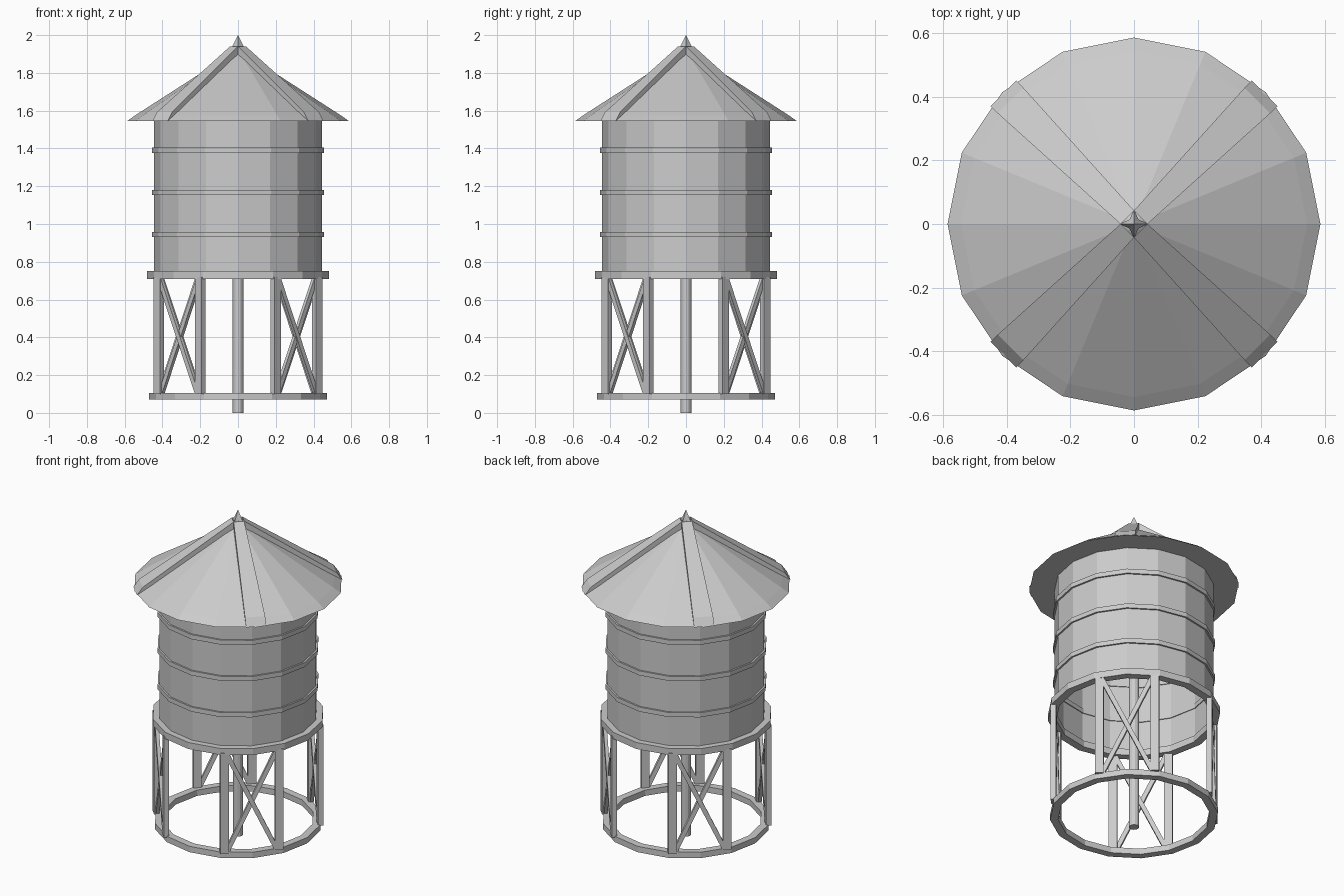
import bpy, bmesh
from math import pi, cos, sin, atan2, hypot
from mathutils import Vector, Matrix

if "Cube" in bpy.data.objects:
    bpy.data.objects.remove(bpy.data.objects["Cube"])

SIDES = 16


def finish(name, bm):
    bmesh.ops.remove_doubles(bm, verts=bm.verts, dist=1e-5)
    bmesh.ops.recalc_face_normals(bm, faces=bm.faces)
    me = bpy.data.meshes.new(name)
    bm.to_mesh(me)
    bm.free()
    ob = bpy.data.objects.new(name, me)
    bpy.context.collection.objects.link(ob)
    return ob


def lathe(name, profile, closed=False, sides=SIDES):
    """Spin (radius, z) points around z, with a corner on the x axis."""
    bm = bmesh.new()
    pts = profile + profile[:1] if closed else profile
    vs = [bm.verts.new((r, 0, z)) for r, z in pts]
    edges = [bm.edges.new(p) for p in zip(vs, vs[1:])]
    bmesh.ops.spin(bm, geom=vs + edges, axis=(0, 0, 1), cent=(0, 0, 0),
                   angle=2 * pi, steps=sides)
    return finish(name, bm)


def ring(name, inner, outer, z0, z1):
    return lathe(name, [(inner, z0), (outer, z0), (outer, z1), (inner, z1)], True)


def box(name, centre, size, rot):
    bm = bmesh.new()
    bmesh.ops.create_cube(bm, size=1)
    bm.transform(Matrix.Translation(centre) @ rot @ Matrix.Diagonal((*size, 1)))
    return finish(name, bm)


# Tank: open-bottomed shell with three hoops
lathe("tank_wall", [(0.445, 0.73), (0.445, 1.55)])
for i, z in enumerate((0.93, 1.153, 1.376)):
    ring(f"tank_hoop_{i + 1}", 0.44, 0.455, z, z + 0.028)

# Support rings and centre pipe
ring("platform_ring", 0.435, 0.482, 0.71, 0.75)
ring("base_ring", 0.425, 0.47, 0.07, 0.106)
lathe("centre_pipe", [(0, 0), (0.029, 0), (0.029, 1.55)], sides=12)

# Roof cone with a flat underside and slightly steeper rim
lathe("roof", [(0, 1.545), (0.587, 1.545), (0.545, 1.575), (0, 1.925)])

# Finial: four-pointed star spike
bm = bmesh.new()
tip = bm.verts.new((0, 0, 2.0))
base = []
for k in range(8):
    r = 0.045 if k % 2 == 0 else 0.02
    z = 1.91 if k % 2 == 0 else 1.94
    base.append(bm.verts.new((r * cos(k * pi / 4), r * sin(k * pi / 4), z)))
for k in range(8):
    bm.faces.new((tip, base[k], base[(k + 1) % 8]))
finish("finial", bm)

# Parts repeated on the four diagonals
LEG_D, LEG_T = 0.437, 0.155
for k in range(4):
    turn = Matrix.Rotation(pi / 4 + k * pi / 2, 4, 'Z')
    n = k + 1

    # Tapered roof batten with a sloped outer end
    bm = bmesh.new()
    section = [(0.582, 0.057, 1.546), (0.55, 0.057, 1.592),
               (0.03, 0.03, 1.94), (0.03, 0.03, 1.89)]
    left = [bm.verts.new((r, w, z)) for r, w, z in section]
    right = [bm.verts.new((r, -w, z)) for r, w, z in section]
    bm.faces.new(left)
    bm.faces.new(right[::-1])
    for i in range(4):
        j = (i + 1) % 4
        bm.faces.new((left[i], right[i], right[j], left[j]))
    bm.transform(turn)
    finish(f"roof_batten_{n}", bm)

    # Pair of legs and the crossed braces between them
    for s in (-1, 1):
        side = "left" if s < 0 else "right"
        box(f"leg_{n}_{side}", turn @ Vector((LEG_D, s * LEG_T, 0.41)),
            (0.03, 0.048, 0.62), turn)
        dy, dz = 2 * LEG_T - 0.03, 0.6
        lean = Matrix.Rotation(s * atan2(dy, dz), 4, 'X')
        box(f"brace_{n}_{side}", turn @ Vector((LEG_D + s * 0.004, 0, 0.405)),
            (0.02, 0.026, hypot(dy, dz)), turn @ lean)
